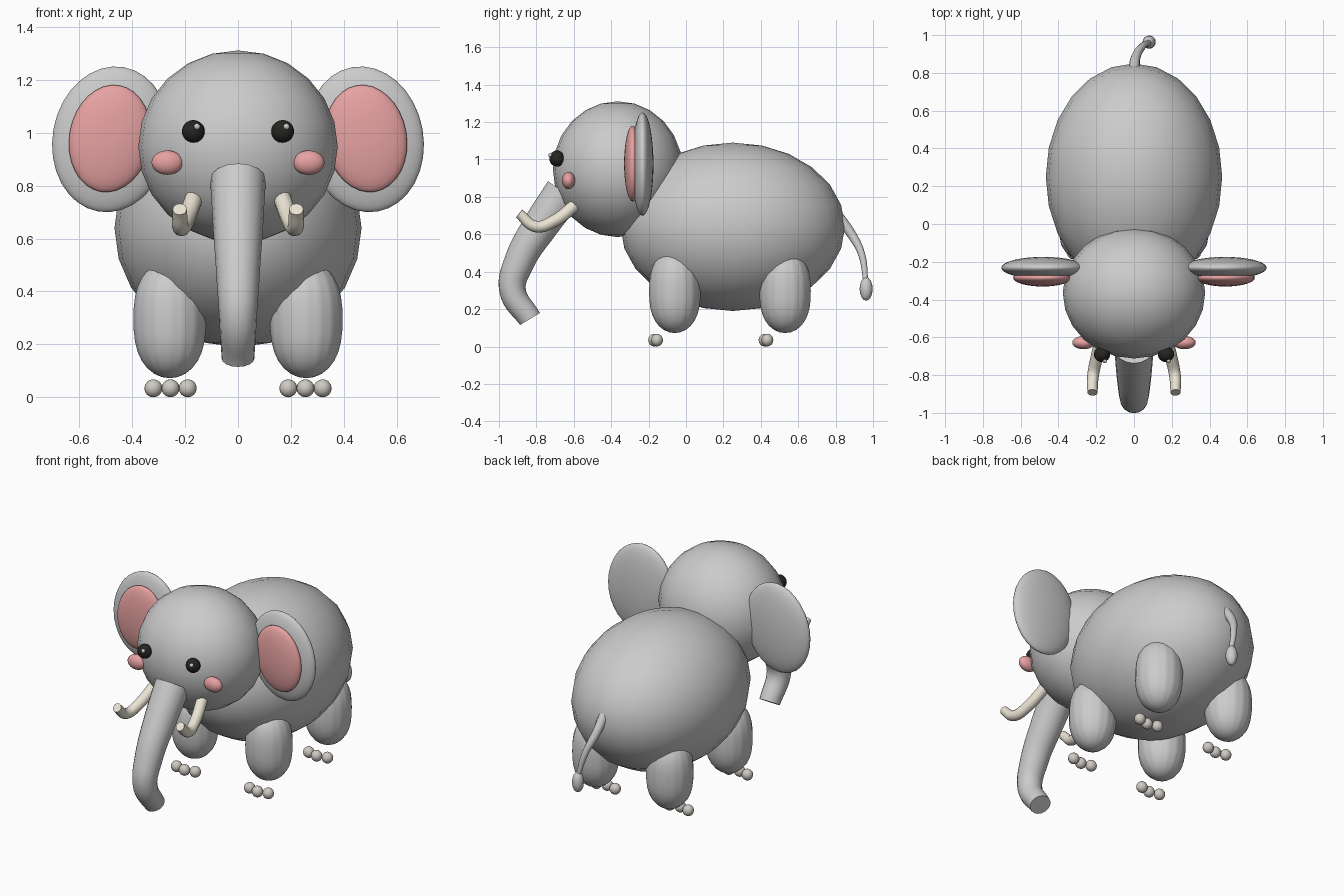
import bpy, bmesh, math

if "Cube" in bpy.data.objects:
    bpy.data.objects.remove(bpy.data.objects["Cube"])


def material(name, rgb):
    m = bpy.data.materials.new(name)
    m.diffuse_color = (*rgb, 1)
    m.use_nodes = True
    m.node_tree.nodes["Principled BSDF"].inputs["Base Color"].default_value = m.diffuse_color
    return m


PINK = material("pink", (0.80, 0.36, 0.36))
BLACK = material("black", (0.02, 0.018, 0.015))
WHITE = material("white", (0.9, 0.9, 0.9))
IVORY = material("ivory", (0.83, 0.78, 0.66))
NAIL = material("nail", (0.62, 0.59, 0.54))


def finish(ob, name, mat):
    ob.name = name
    for p in ob.data.polygons:
        p.use_smooth = True
    if mat:
        ob.data.materials.append(mat)
    return ob


def ball(name, loc, radii, mat=None, seg=24, rot_y=0.0):
    bpy.ops.mesh.primitive_uv_sphere_add(segments=seg, ring_count=seg // 2, radius=1,
                                         location=loc, rotation=(0, rot_y, 0))
    ob = bpy.context.object
    ob.scale = radii
    return finish(ob, name, mat)


def tube(name, points, mat=None, sides=4):
    """Tapered tube through (x, y, z, radius) points."""
    cu = bpy.data.curves.new(name, 'CURVE')
    cu.dimensions = '3D'
    cu.bevel_depth = 1
    cu.bevel_resolution = sides
    cu.use_fill_caps = True
    sp = cu.splines.new('BEZIER')
    sp.resolution_u = 8
    sp.bezier_points.add(len(points) - 1)
    for bp, (x, y, z, r) in zip(sp.bezier_points, points):
        bp.co = (x, y, z)
        bp.radius = r
        bp.handle_left_type = bp.handle_right_type = 'AUTO'
    ob = bpy.data.objects.new(name, cu)
    bpy.context.collection.objects.link(ob)
    bpy.ops.object.select_all(action='DESELECT')
    ob.select_set(True)
    bpy.context.view_layer.objects.active = ob
    bpy.ops.object.convert(target='MESH')
    ob = finish(bpy.context.object, name, mat)
    bpy.ops.object.shade_smooth_by_angle(angle=math.radians(40))
    return ob


def leg(name, x, y, zc=0.295, half=0.223, r=0.136, seg=64, rings=16):
    """Plump rounded pillar with faint vertical flutes."""
    bm = bmesh.new()
    loops = []
    for i in range(1, rings):
        t = -math.cos(math.pi * i / rings)
        rr = r * math.sqrt(1 - abs(t) ** 2.6)
        loop = []
        for k in range(seg):
            a = 2 * math.pi * k / seg
            q = rr * (1 + 0.008 * math.cos(16 * a))
            loop.append(bm.verts.new((q * math.cos(a), q * math.sin(a), t * half)))
        loops.append(loop)
    for a, b in zip(loops, loops[1:]):
        for k in range(seg):
            n = (k + 1) % seg
            bm.faces.new((a[k], a[n], b[n], b[k]))
    low, high = bm.verts.new((0, 0, -half)), bm.verts.new((0, 0, half))
    for k in range(seg):
        n = (k + 1) % seg
        bm.faces.new((low, loops[0][n], loops[0][k]))
        bm.faces.new((high, loops[-1][k], loops[-1][n]))
    me = bpy.data.meshes.new(name)
    bm.to_mesh(me)
    bm.free()
    ob = bpy.data.objects.new(name, me)
    ob.location = (x, y, zc)
    bpy.context.collection.objects.link(ob)
    return finish(ob, name, None)


# Body and head
ball("body", (0, 0.25, 0.64), (0.467, 0.60, 0.45))
ball("head", (0, -0.365, 0.948), (0.377, 0.347, 0.363))

# Trunk
tube("trunk", [(0, -0.652, 0.823, 0.105), (0, -0.775, 0.65, 0.095),
               (0, -0.888, 0.46, 0.082), (0, -0.927, 0.30, 0.071),
               (0, -0.834, 0.147, 0.062)], sides=6)

# Tail with tuft
tube("tail", [(0, 0.81, 0.70, 0.03), (0.01, 0.885, 0.60, 0.025),
              (0.045, 0.94, 0.49, 0.019), (0.08, 0.961, 0.35, 0.014)])
ball("tail_tuft", (0.08, 0.963, 0.308), (0.035, 0.035, 0.063), seg=16)

for s, side in ((-1, "right"), (1, "left")):
    tilt = -s * math.radians(10)
    # Ears
    ball(f"ear_{side}", (s * 0.48, -0.232, 0.975), (0.221, 0.058, 0.277), None, 32, tilt)
    ball(f"inner_ear_{side}", (s * 0.484, -0.285, 0.978), (0.154, 0.046, 0.204), PINK, 32, tilt)
    # Face
    ball(f"eye_{side}", (s * 0.169, -0.69, 1.005), (0.043, 0.041, 0.043), BLACK)
    ball(f"eye_glint_{side}", (s * 0.169 + 0.014, -0.724, 1.023), (0.012, 0.012, 0.012), WHITE, 12)
    ball(f"cheek_{side}", (s * 0.267, -0.628, 0.887), (0.06, 0.035, 0.046), PINK)
    # Tusks
    tube(f"tusk_{side}", [(s * 0.165, -0.59, 0.757, 0.034), (s * 0.198, -0.71, 0.668, 0.033),
                          (s * 0.217, -0.805, 0.642, 0.031), (s * 0.22, -0.892, 0.711, 0.027)], IVORY)
    # Legs and toenails
    for end, y in (("front", -0.06), ("rear", 0.53)):
        leg(f"{end}_leg_{side}", s * 0.258, y)
        for i in (-1, 0, 1):
            ball(f"{end}_toenail_{side}_{i + 2}",
                 (s * 0.255 + i * 0.065, y - 0.11 + 0.015 * abs(i), 0.034),
                 (0.034, 0.032, 0.034), NAIL, 16)
